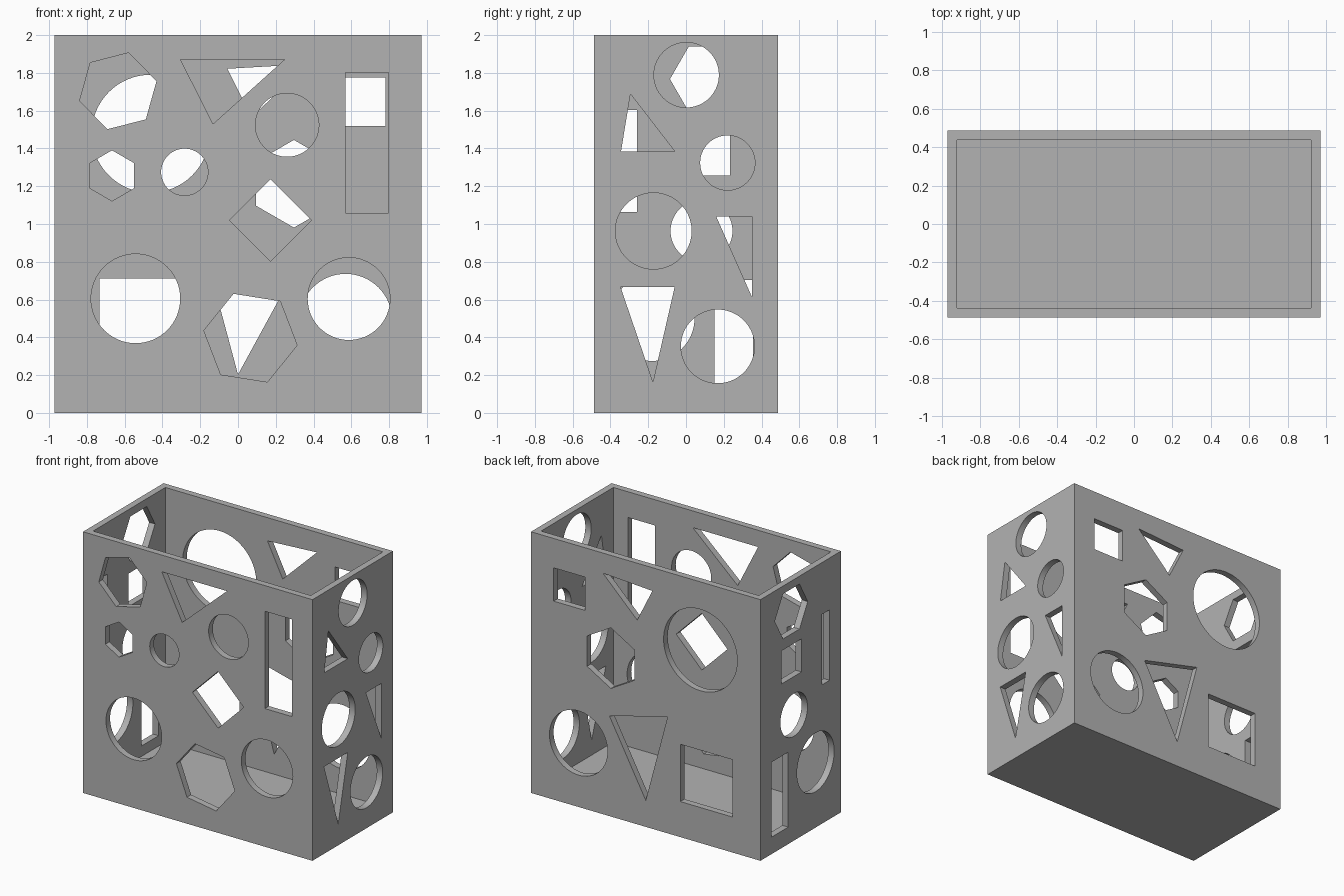
import bpy, bmesh
from math import cos, sin, radians
from mathutils import Vector

if "Cube" in bpy.data.objects:
    bpy.data.objects.remove(bpy.data.objects["Cube"])

HX, HY, H, WALL = 0.972, 0.487, 2.0, 0.05


# Hole outlines as (across, height) points
def ngon(u, z, r, sides, turn=0):
    return [(u + r * cos(radians(turn + 360 * i / sides)),
             z + r * sin(radians(turn + 360 * i / sides))) for i in range(sides)]


def circle(u, z, r):
    return ngon(u, z, r, 64)


def rect(u0, u1, z0, z1):
    return [(u0, z0), (u1, z0), (u1, z1), (u0, z1)]


front = [
    ngon(-0.635, 1.704, 0.21, 6, 74.4),
    [(-0.305, 1.872), (0.248, 1.872), (-0.132, 1.53)],
    circle(0.26, 1.524, 0.168),
    rect(0.568, 0.797, 1.058, 1.803),
    ngon(-0.667, 1.256, 0.134, 6, 90),
    circle(-0.283, 1.275, 0.124),
    ngon(0.172, 1.019, 0.217, 4, 90),
    circle(-0.542, 0.605, 0.236),
    ngon(0.066, 0.397, 0.25, 6, 51),
    circle(0.587, 0.604, 0.218),
]
back = [
    rect(0.515, 0.78, 1.52, 1.775),
    [(-0.056, 1.822), (0.363, 1.846), (0.073, 1.565)],
    ngon(0.296, 1.213, 0.232, 6, 90),
    circle(-0.463, 1.478, 0.312),
    circle(0.57, 0.49, 0.246),
    [(0.308, 0.768), (-0.185, 0.892), (0.0, 0.203)],
    rect(-0.733, -0.293, 0.272, 0.711),
]
left = [
    circle(0.002, 1.789, 0.172),
    [(-0.294, 1.688), (-0.06, 1.385), (-0.344, 1.385)],
    circle(0.22, 1.324, 0.145),
    circle(-0.172, 0.963, 0.202),
    [(0.16, 1.04), (0.349, 1.04), (0.349, 0.614)],
    [(-0.347, 0.667), (-0.06, 0.667), (-0.175, 0.164)],
    circle(0.168, 0.352, 0.195),
]
right = [
    ngon(0.114, 1.767, 0.199, 6),
    rect(-0.35, -0.26, 1.063, 1.603),
    rect(-0.01, 0.233, 1.257, 1.51),
    circle(0.082, 0.963, 0.164),
    rect(0.151, 0.355, 0.13, 0.704),
    circle(-0.18, 0.5, 0.225),
]


def make_object(name, bm):
    bmesh.ops.recalc_face_normals(bm, faces=bm.faces)
    mesh = bpy.data.meshes.new(name)
    bm.to_mesh(mesh)
    bm.free()
    ob = bpy.data.objects.new(name, mesh)
    bpy.context.collection.objects.link(ob)
    return ob


def add_box(bm, x, y, z0, z1):
    verts = bmesh.ops.create_cube(bm, size=2)["verts"]
    for v in verts:
        v.co = (v.co.x * x, v.co.y * y, z1 if v.co.z > 0 else z0)


def add_prism(bm, outline, place, inner, outer):
    face = bm.faces.new([bm.verts.new(place(u, inner, z)) for u, z in outline])
    step = Vector(place(0, outer, 0)) - Vector(place(0, inner, 0))
    ext = bmesh.ops.extrude_face_region(bm, geom=[face], use_keep_orig=True)["geom"]
    for v in ext:
        if isinstance(v, bmesh.types.BMVert):
            v.co += step


# Solid block
bm = bmesh.new()
add_box(bm, HX, HY, 0, H)
box = make_object("perforated_box", bm)

# Hollow interior with an open top
bm = bmesh.new()
add_box(bm, HX - WALL, HY - WALL, WALL, H + 0.2)
cavity = make_object("cavity_cutter", bm)

# Hole cutters through each wall
bm = bmesh.new()
for holes, half, sign, along_x in ((front, HY, -1, True), (back, HY, 1, True),
                                   (left, HX, 1, False), (right, HX, -1, False)):
    for outline in holes:
        if along_x:
            place = lambda u, d, z: (u, d, z)
        else:
            place = lambda u, d, z: (d, u, z)
        add_prism(bm, outline, place, sign * (half - WALL - 0.02), sign * (half + 0.03))
holes_cutter = make_object("holes_cutter", bm)

# Cut the block and drop the cutters
bpy.ops.object.select_all(action="DESELECT")
bpy.context.view_layer.objects.active = box
box.select_set(True)
for cutter in (cavity, holes_cutter):
    cutter.hide_render = True
    mod = box.modifiers.new(cutter.name, "BOOLEAN")
    mod.operation = "DIFFERENCE"
    mod.solver = "EXACT"
    mod.object = cutter
    bpy.ops.object.modifier_apply(modifier=mod.name)
    bpy.data.objects.remove(cutter)

# Single grey finish
grey = bpy.data.materials.new("grey")
grey.use_nodes = True
colour = (0.45, 0.45, 0.45, 1)
grey.diffuse_color = colour
grey.node_tree.nodes["Principled BSDF"].inputs["Base Color"].default_value = colour
box.data.materials.clear()
box.data.materials.append(grey)
bpy.ops.object.shade_smooth_by_angle(angle=radians(30))
